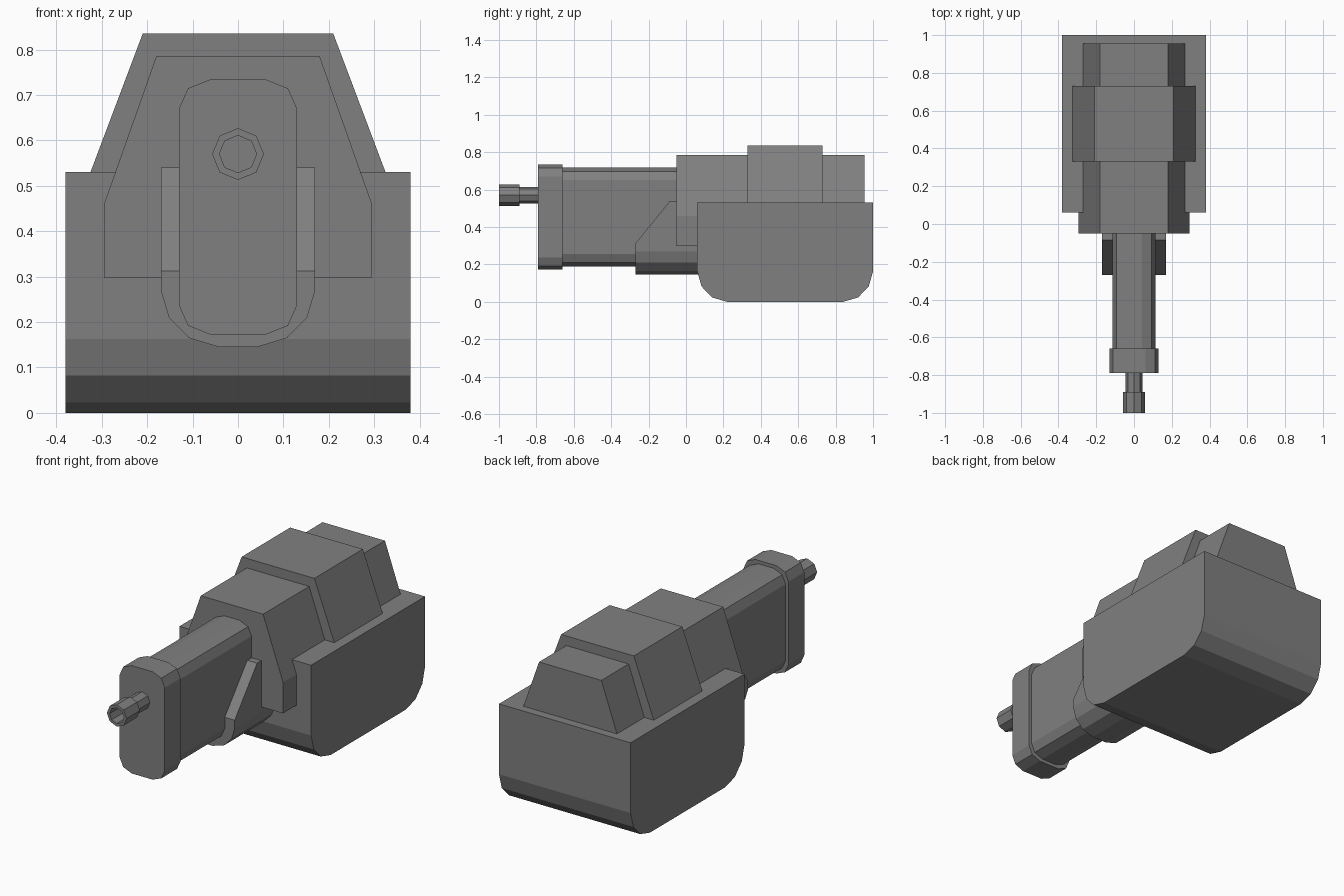
import bpy, bmesh
from math import cos, sin, pi

cube = bpy.data.objects.get("Cube")
if cube:
    bpy.data.objects.remove(cube, do_unlink=True)

grey = bpy.data.materials.new("gunmetal_grey")
grey.use_nodes = True
COLOUR = (0.216, 0.216, 0.216, 1)
grey.diffuse_color = COLOUR
grey.node_tree.nodes["Principled BSDF"].inputs["Base Color"].default_value = COLOUR


def finish(name, bm):
    bmesh.ops.recalc_face_normals(bm, faces=bm.faces)
    mesh = bpy.data.meshes.new(name)
    bm.to_mesh(mesh)
    bm.free()
    mesh.materials.append(grey)
    obj = bpy.data.objects.new(name, mesh)
    bpy.context.collection.objects.link(obj)
    return obj


def loft(name, rings, caps=True):
    """Bridge matching rings of points; close both ends if asked."""
    bm = bmesh.new()
    loops = [[bm.verts.new(p) for p in ring] for ring in rings]
    n = len(loops[0])
    for a, b in zip(loops, loops[1:]):
        for i in range(n):
            j = (i + 1) % n
            bm.faces.new((a[i], a[j], b[j], b[i]))
    if caps:
        bm.faces.new(loops[0])
        bm.faces.new(loops[-1])
    return finish(name, bm)


def mirrored(half):
    """Complete a right-hand (x, z) outline, listed bottom to top."""
    return half + [(-x, z) for x, z in reversed(half)]


def along_y(name, half, y0, y1):
    outline = mirrored(half)
    return loft(name, [[(x, y, z) for x, z in outline] for y in (y0, y1)])


def slot(w, low, high):
    """Half outline of an upright slot with faceted corners."""
    return [(w - 0.07, low), (w - 0.02, low + 0.02), (w, low + 0.065),
            (w, high - 0.065), (w - 0.02, high - 0.02), (w - 0.07, high)]


# Receiver base: side profile with rounded lower corners
mid_y = 0.53
side = [(0.31, 0), (0.39, 0.023), (0.447, 0.082), (0.47, 0.163), (0.47, 0.53)]
base = [(mid_y + d, z) for d, z in side] + [(mid_y - d, z) for d, z in reversed(side)]
loft("receiver_base", [[(x, y, z) for y, z in base] for x in (-0.38, 0.38)])

# Tapered upper housing and the raised band around it
along_y("upper_housing", [(0.295, 0.298), (0.295, 0.46), (0.18, 0.785)], -0.05, 0.955)
along_y("housing_band", [(0.325, 0.525), (0.325, 0.53), (0.21, 0.835)], 0.33, 0.73)

# Barrel shroud and its end cap
along_y("barrel_shroud", slot(0.113, 0.19, 0.717), -0.67, 0.1)
along_y("shroud_cap", slot(0.13, 0.172, 0.735), -0.79, -0.66)

# Cradle below the shroud, its front sloping back above the lip
cradle = mirrored([(0.042, 0.145), (0.108, 0.165), (0.152, 0.21), (0.17, 0.27),
                   (0.17, 0.313), (0.17, 0.54)])
loft("shroud_cradle", [
    [(x, -0.085 if z > 0.5 else -0.27, z) for x, z in cradle],
    [(x, 0.1, z) for x, z in cradle]], caps=False)
obj = bpy.data.objects["shroud_cradle"]
bm = bmesh.new()
bm.from_mesh(obj.data)
bm.verts.ensure_lookup_table()
v = bm.verts
bm.faces.new([v[i] for i in (0, 1, 2, 3, 4, 7, 8, 9, 10, 11)])   # lip
bm.faces.new([v[i] for i in (4, 5, 6, 7)])                       # slope
bm.faces.new([v[i] for i in range(12, 24)])                      # back
bmesh.ops.recalc_face_normals(bm, faces=bm.faces)
bm.to_mesh(obj.data)
bm.free()

# Octagonal muzzle with a hollow bore
steps = [(0.045, -0.77), (0.045, -0.89), (0.057, -0.89), (0.057, -1.0),
         (0.041, -1.0), (0.041, -0.88)]
loft("muzzle", [[(r * cos(k * pi / 4), y, 0.57 + r * sin(k * pi / 4))
                 for k in range(8)] for r, y in steps])
